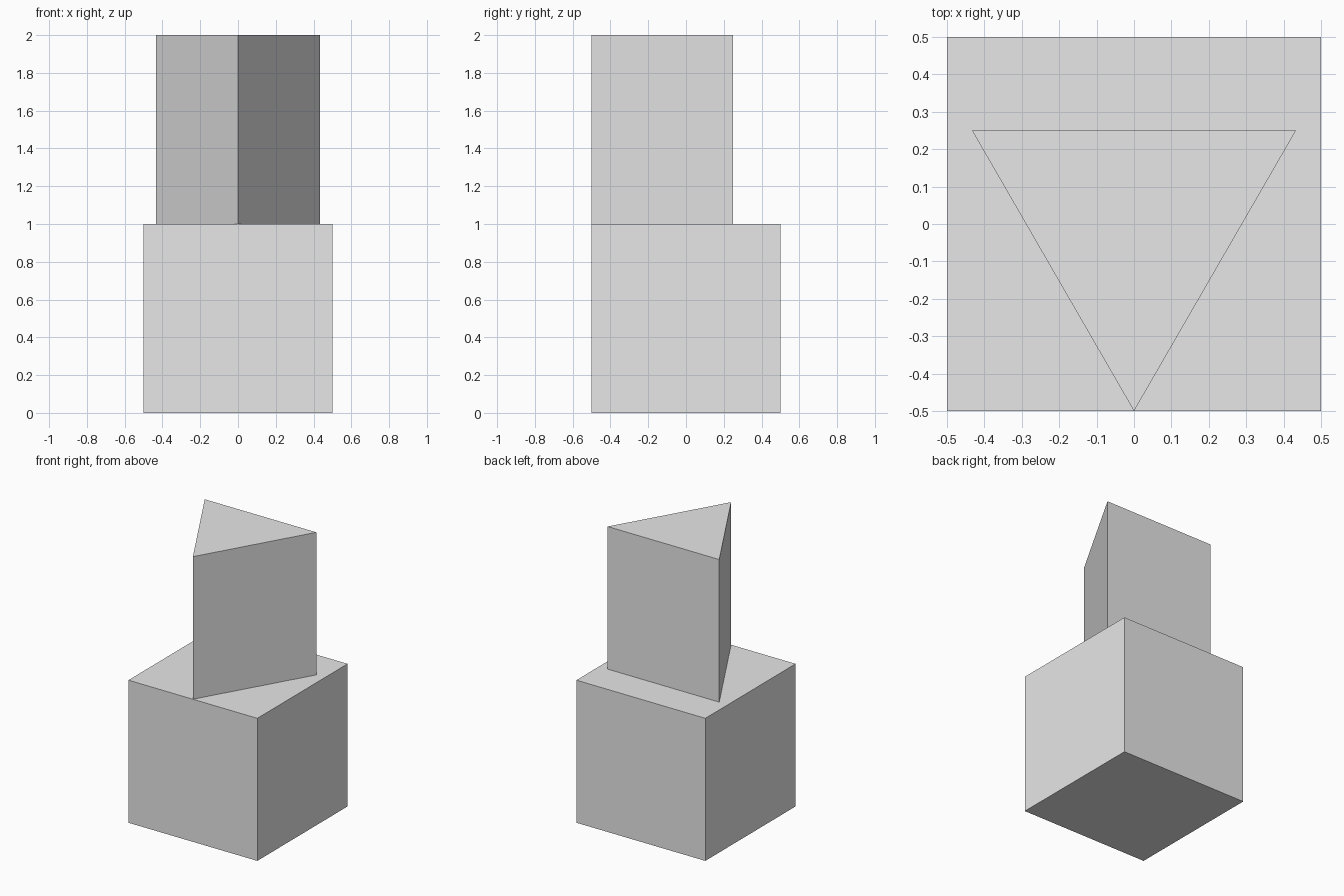
import bpy
import math

cube = bpy.data.objects.get("Cube")
if cube:
    bpy.data.objects.remove(cube, do_unlink=True)

# Single plain grey
grey = bpy.data.materials.new("plain_grey")
grey.use_nodes = True
colour = (0.8, 0.8, 0.8, 1)
grey.diffuse_color = colour
grey.node_tree.nodes["Principled BSDF"].inputs["Base Color"].default_value = colour


def finish(name):
    obj = bpy.context.object
    obj.name = name
    obj.data.materials.clear()
    obj.data.materials.append(grey)


# Square block at the bottom
bpy.ops.mesh.primitive_cube_add(size=1, location=(0, 0, 0.5))
finish("base_block")

# Three-sided column on top, one edge pointing to the front
bpy.ops.mesh.primitive_cylinder_add(vertices=3, radius=0.5, depth=1,
                                    location=(0, 0, 1.5),
                                    rotation=(0, 0, math.pi))
bpy.ops.object.transform_apply(location=False, rotation=True, scale=False)
finish("triangular_column")
